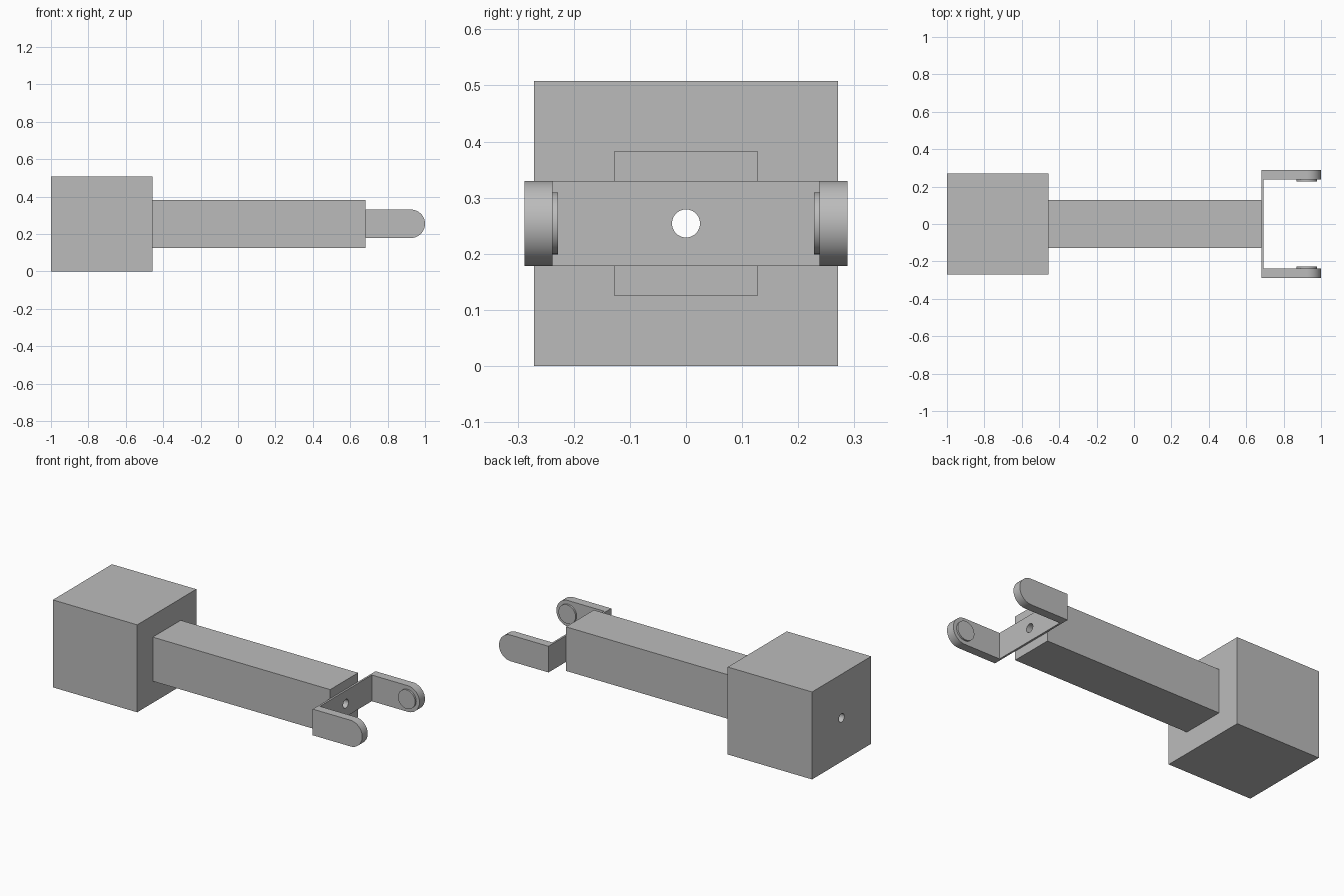
import bpy, bmesh, math
from mathutils import Matrix, Vector

if "Cube" in bpy.data.objects:
    bpy.data.objects.remove(bpy.data.objects["Cube"])

MID = 0.254          # height of the long axis
HALF_H = 0.076       # half height of the fork
TIP = 1.0 - HALF_H   # centre of the rounded fork ends

grey = bpy.data.materials.new("plain grey")
grey.use_nodes = True
colour = (0.5, 0.5, 0.5, 1)
grey.diffuse_color = colour
grey.node_tree.nodes["Principled BSDF"].inputs["Base Color"].default_value = colour


def finish(name, bm):
    bmesh.ops.recalc_face_normals(bm, faces=bm.faces)
    mesh = bpy.data.meshes.new(name)
    bm.to_mesh(mesh)
    bm.free()
    mesh.materials.append(grey)
    obj = bpy.data.objects.new(name, mesh)
    bpy.context.collection.objects.link(obj)
    return obj


def box(name, x0, x1, half_y, half_z):
    bm = bmesh.new()
    bmesh.ops.create_cube(bm, size=1, matrix=Matrix.Translation(((x0 + x1) / 2, 0, MID))
                          @ Matrix.Diagonal((x1 - x0, 2 * half_y, 2 * half_z, 1)))
    return finish(name, bm)


def cylinder(name, centre, radius, depth, axis):
    bm = bmesh.new()
    bmesh.ops.create_cone(bm, cap_ends=True, segments=48, radius1=radius, radius2=radius,
                          depth=depth, matrix=Matrix.Translation(centre)
                          @ Matrix.Rotation(math.pi / 2, 4, axis))
    return finish(name, bm)


def extrude(name, points, vector):
    bm = bmesh.new()
    face = bm.faces.new([bm.verts.new(p) for p in points])
    out = bmesh.ops.extrude_face_region(bm, geom=[face])["geom"]
    bmesh.ops.translate(bm, vec=Vector(vector),
                        verts=[v for v in out if isinstance(v, bmesh.types.BMVert)])
    return finish(name, bm)


def boolean(obj, tool, operation):
    tool.hide_render = True
    mod = obj.modifiers.new("cut", "BOOLEAN")
    mod.object, mod.operation, mod.solver = tool, operation, "EXACT"
    bpy.context.view_layer.objects.active = obj
    bpy.ops.object.modifier_apply(modifier=mod.name)


# Base block and arm
block = box("base_block", -1, -0.458, 0.271, MID)
beam = box("beam", -0.458, 0.682, 0.128, 0.128)

# Fork: a U-shaped plan trimmed to a side outline with rounded ends
plan = [(0.682, -0.288), (1.1, -0.288), (1.1, -0.238), (0.693, -0.238),
        (0.693, 0.238), (1.1, 0.238), (1.1, 0.288), (0.682, 0.288)]
fork = extrude("fork", [(x, y, MID - 0.2) for x, y in plan], (0, 0, 0.4))
arc = [math.radians(a) for a in range(-90, 91, 5)]
side = [(0.6, MID + HALF_H), (0.6, MID - HALF_H)]
side += [(TIP + HALF_H * math.cos(a), MID + HALF_H * math.sin(a)) for a in arc]
outline = extrude("fork_outline", [(x, -0.4, z) for x, z in side], (0, 0.8, 0))
boolean(fork, outline, "INTERSECT")

# Bore running the whole length
bore = cylinder("bore_cutter", (0, 0, MID), 0.025, 2.4, "Y")
for part in (block, beam, fork):
    boolean(part, bore, "DIFFERENCE")
for tool in (outline, bore):
    bpy.data.objects.remove(tool)

# Round pads on the inner faces of the fork
pads = [cylinder(name, (TIP, s * 0.233, MID), 0.055, 0.01, "X")
        for name, s in (("left_pad", 1), ("right_pad", -1))]

# Smooth the curved faces, keep edges sharp
bpy.ops.object.select_all(action="DESELECT")
for obj in [block, beam, fork] + pads:
    obj.select_set(True)
bpy.context.view_layer.objects.active = fork
bpy.ops.object.shade_smooth_by_angle(angle=math.radians(30))
